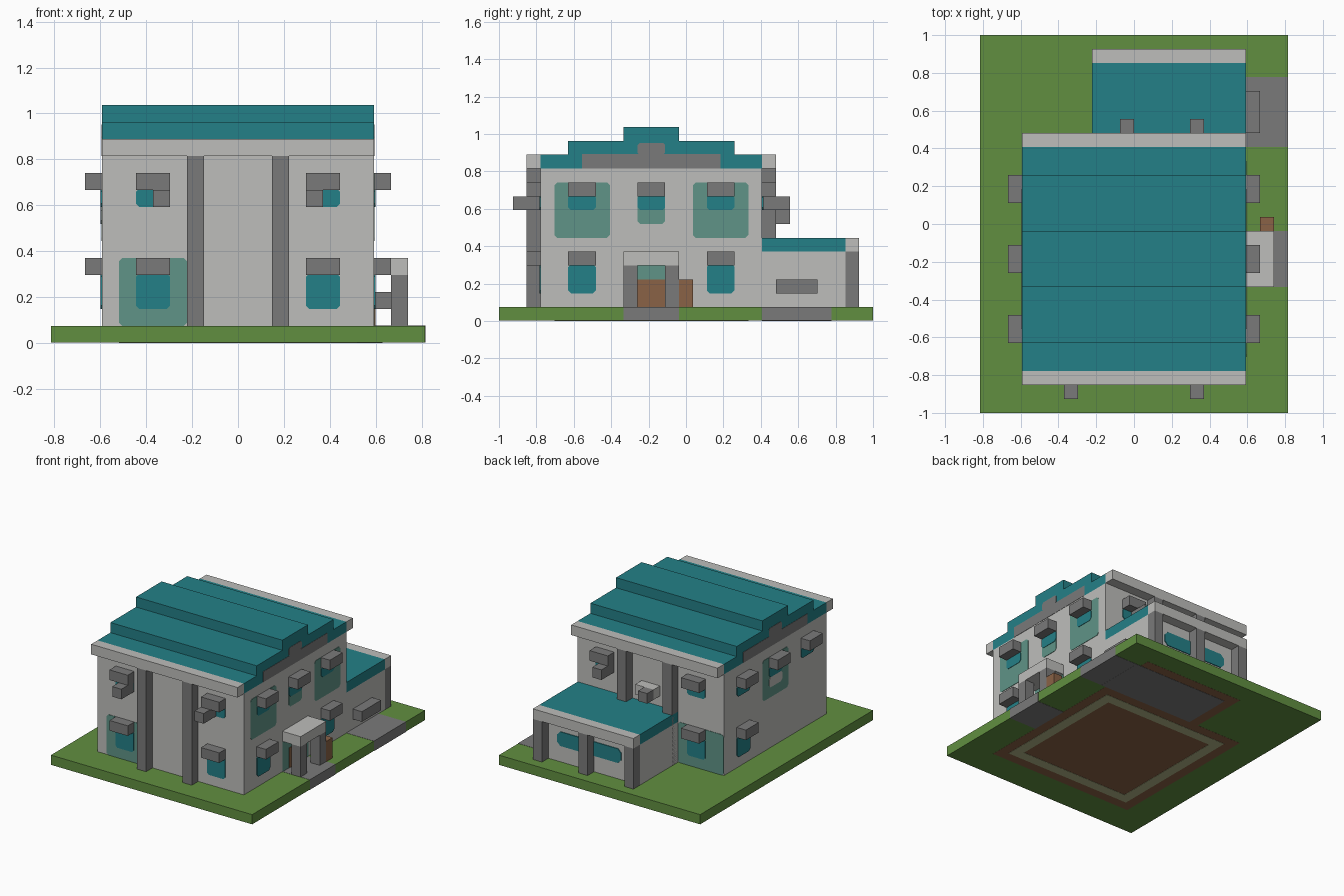
import bpy
import bmesh

U = 2 / 27          # one building block
cube = bpy.data.objects.get("Cube")
if cube:
    bpy.data.objects.remove(cube)


def material(name, *rgb):
    lin = [((c / 255 + 0.055) / 1.055) ** 2.4 for c in rgb] + [1]
    m = bpy.data.materials.new(name)
    m.use_nodes = True
    m.diffuse_color = lin
    m.node_tree.nodes["Principled BSDF"].inputs["Base Color"].default_value = lin
    return m


GREEN = material("grass green", 97, 143, 64)
LIGHT = material("light grey", 190, 190, 187)
GREY = material("mid grey", 122, 122, 122)
TEAL = material("teal", 36, 128, 135)
SEA = material("sea green", 96, 148, 135)
BROWN = material("brown", 138, 98, 70)
BEIGE = material("beige", 178, 183, 135)


def prism(name, mat, points, offset):
    """Extrude a flat polygon, given in blocks with y counted from the front."""
    bm = bmesh.new()
    f = bm.faces.new([bm.verts.new((x * U, (y - 13.5) * U, z * U)) for x, y, z in points])
    new = bmesh.ops.extrude_face_region(bm, geom=[f])["geom"]
    verts = [v for v in new if isinstance(v, bmesh.types.BMVert)]
    bmesh.ops.translate(bm, verts=verts, vec=[c * U for c in offset])
    bmesh.ops.recalc_face_normals(bm, faces=bm.faces)
    mesh = bpy.data.meshes.new(name)
    bm.to_mesh(mesh)
    bm.free()
    mesh.materials.append(mat)
    ob = bpy.data.objects.new(name, mesh)
    bpy.context.scene.collection.objects.link(ob)
    return ob


def box(name, mat, x, y, z):
    corners = [(x[0], y[0], z[0]), (x[1], y[0], z[0]), (x[1], y[1], z[0]), (x[0], y[1], z[0])]
    return prism(name, mat, corners, (0, 0, z[1] - z[0]))


def plate(name, mat, axis, wall, out, a, z, depth=0.04, r=0.2):
    """Thin panel with clipped corners on a wall that faces x or y."""
    outline = [(a[0] + r, z[0]), (a[1] - r, z[0]), (a[1], z[0] + r), (a[1], z[1] - r),
               (a[1] - r, z[1]), (a[0] + r, z[1]), (a[0], z[1] - r), (a[0], z[0] + r)]
    if axis == "x":
        return prism(name, mat, [(wall, p, q) for p, q in outline], (out * depth, 0, 0))
    return prism(name, mat, [(p, wall, q) for p, q in outline], (0, out * depth, 0))


def window(name, axis, wall, out, a, top, height):
    """Canopy block with a teal pane below it."""
    span = (a, a + 2)
    depth = sorted((wall, wall + out))
    if axis == "x":
        box(name + "_canopy", GREY, depth, span, (top, top + 1))
    else:
        box(name + "_canopy", GREY, span, depth, (top, top + 1))
    plate(name + "_pane", TEAL, axis, wall, out, span, (top - height, top + 0.1), 0.08)


# Ground slab with paths
box("ground", GREEN, (-11, 11), (0, 27), (0.04, 1))
box("entrance_path", GREY, (8, 11.02), (9, 13), (0.02, 1.02))
box("driveway", GREY, (8, 11.02), (19, 24), (0.02, 1.02))

# Underside floor markings
box("house_floor", BROWN, (-8, 8), (3, 19), (0.03, 0.2))
box("annex_floor", BROWN, (-3, 8), (18.5, 25), (0.03, 0.2))
box("garage_floor", GREY, (-2, 8.5), (19, 24), (0.01, 0.2))
for s in (-1, 1):
    box("floor_border_side", BEIGE, sorted((s * 6, s * 7)), (4, 18), (0.01, 0.2))
for y in (4, 17):
    box("floor_border_end", BEIGE, (-6, 6), (y, y + 1), (0.01, 0.2))

# House body and annex
box("house_walls", LIGHT, (-8, 8), (3, 19), (1, 11))
box("annex_walls", LIGHT, (-3, 8), (19, 25), (1, 5))
box("annex_roof", TEAL, (-3, 8), (19, 25), (5, 6))
box("annex_eave", LIGHT, (-3, 8), (25, 26), (5, 6))

# Stepped main roof with grey gables and pale eaves
half = [(3, 11), (3, 12), (5, 12), (5, 13), (9, 13), (9, 14)]
profile = half + [(22 - y, z) for y, z in reversed(half)]
prism("roof", TEAL, [(-8, y, z) for y, z in profile], (16, 0, 0))
for s in (-1, 1):
    plate("gable_lower", GREY, "x", s * 8, s, (6, 16), (11, 12.05), 0.03, 0.02)
    plate("gable_upper", GREY, "x", s * 8, s, (10, 12), (12, 12.85), 0.03, 0.15)
for y in (2, 19):
    box("roof_eave", LIGHT, (-8, 8), (y, y + 1), (11, 12))

# Pillars
for x in (-3, 2):
    box("front_pillar", GREY, (x, x + 1), (2, 3), (1, 11))
    box("back_pillar", GREY, (x, x + 1), (19, 20), (1, 11))
for x in (-3, 2, 7):
    box("annex_pillar", GREY, (x, x + 1), (25, 26), (1, 5))

# Porch, door and crate
box("porch_roof", LIGHT, (8, 10), (9, 13), (4, 5))
for y in (9, 12):
    box("porch_pillar", GREY, (9, 10), (y, y + 1), (1, 4))
plate("door_surround", SEA, "x", 8, 1, (9, 13), (1, 4), 0.04, 0.02)
plate("door", BROWN, "x", 8, 1, (10, 12), (1, 3), 0.08, 0.02)
box("crate", BROWN, (9, 10), (13, 14), (1, 3))

# Front and back windows
for x in (-6, 4):
    window("front_lower_window", "y", 3, -1, x, 4, 2)
    window("front_upper_window", "y", 3, -1, x, 9, 1)
    window("back_upper_window", "y", 19, 1, x, 9, 1)
for x in (-5, 4):
    box("front_wall_unit", GREY, (x, x + 1), (1, 3), (8, 9))
window("back_lower_window", "y", 19, 1, -6, 4, 2)
box("back_middle_canopy", LIGHT, (-1, 1), (19, 20), (7, 8))
box("back_middle_unit", GREY, (-1, 0), (20, 21), (7, 8))
box("back_side_unit", GREY, (4, 5), (19, 21), (8, 9))
plate("front_panel", SEA, "y", 3, -1, (-7, -3), (1, 5))
plate("back_panel", SEA, "y", 19, 1, (-8, -3), (1, 5))
plate("annex_window", TEAL, "y", 25, 1, (-1, 6), (2.6, 4), 0.08, 0.35)

# Side windows
for s in (-1, 1):
    for y in (5, 10, 15):
        window("side_upper_window", "x", s * 8, s, y, 9, 1)
    window("side_lower_window", "x", s * 8, s, 15, 4, 2)
window("side_front_lower_window", "x", 8, 1, 5, 4, 2)
for y in (4, 14):
    plate("side_panel", SEA, "x", 8, 1, (y, y + 4), (6, 10))
plate("middle_panel", SEA, "x", 8, 1, (10, 12), (7, 10))
plate("far_side_panel", SEA, "x", -8, -1, (9, 13), (6, 10))
plate("far_side_panel_centre", LIGHT, "x", -8, -1, (10, 12), (7, 8), 0.08)
box("annex_side_canopy", GREY, (8, 9), (20, 23), (2, 3))
